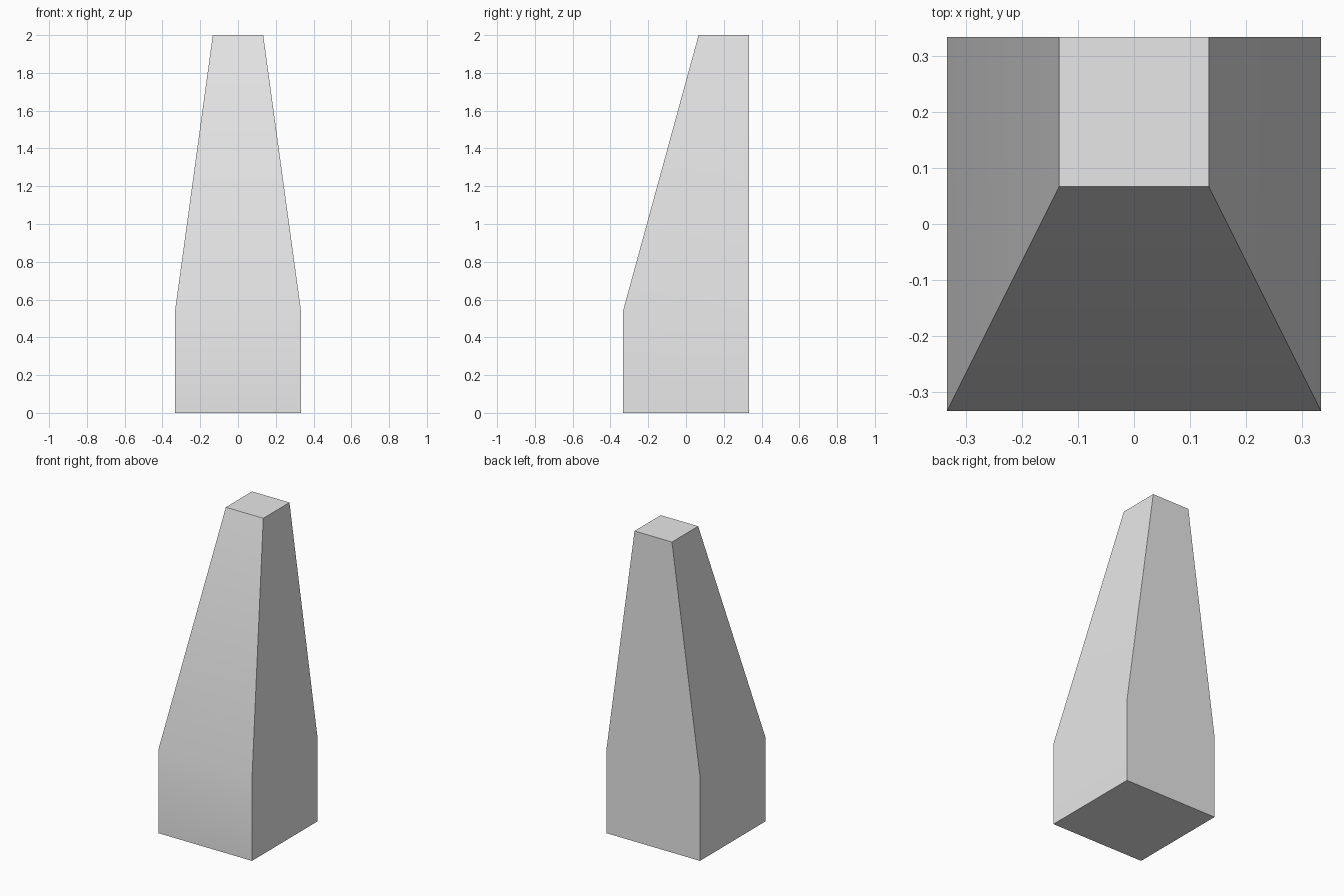
import bpy
import bmesh
import math

cube = bpy.data.objects.get("Cube")
if cube:
    bpy.data.objects.remove(cube, do_unlink=True)

# Plain grey material
grey = (0.8, 0.8, 0.8, 1.0)
mat = bpy.data.materials.new("light_grey")
mat.use_nodes = True
mat.diffuse_color = grey
mat.node_tree.nodes["Principled BSDF"].inputs["Base Color"].default_value = grey

# Square sections: height and half-width; every section sits flush with the back
BASE = 1 / 3
SECTIONS = [(0, BASE), (0.54, BASE), (2, 0.4 * BASE)]

bm = bmesh.new()
rings = []
for z, half in SECTIONS:
    front = BASE - 2 * half
    corners = [(-half, front), (half, front), (half, BASE), (-half, BASE)]
    rings.append([bm.verts.new((x, y, z)) for x, y in corners])

# Walls between neighbouring sections
for low, high in zip(rings, rings[1:]):
    for i in range(4):
        j = (i + 1) % 4
        bm.faces.new((low[i], low[j], high[j], high[i]))

# Bottom and top caps
bm.faces.new(rings[0][::-1])
bm.faces.new(rings[-1])
bmesh.ops.recalc_face_normals(bm, faces=bm.faces[:])

mesh = bpy.data.meshes.new("tapered_pillar")
bm.to_mesh(mesh)
bm.free()
mesh.materials.append(mat)
pillar = bpy.data.objects.new("tapered_pillar", mesh)
bpy.context.collection.objects.link(pillar)

# Soft bend where the taper begins, crisp corners elsewhere
bpy.ops.object.select_all(action="DESELECT")
pillar.select_set(True)
bpy.context.view_layer.objects.active = pillar
bpy.ops.object.shade_smooth_by_angle(angle=math.radians(30))
